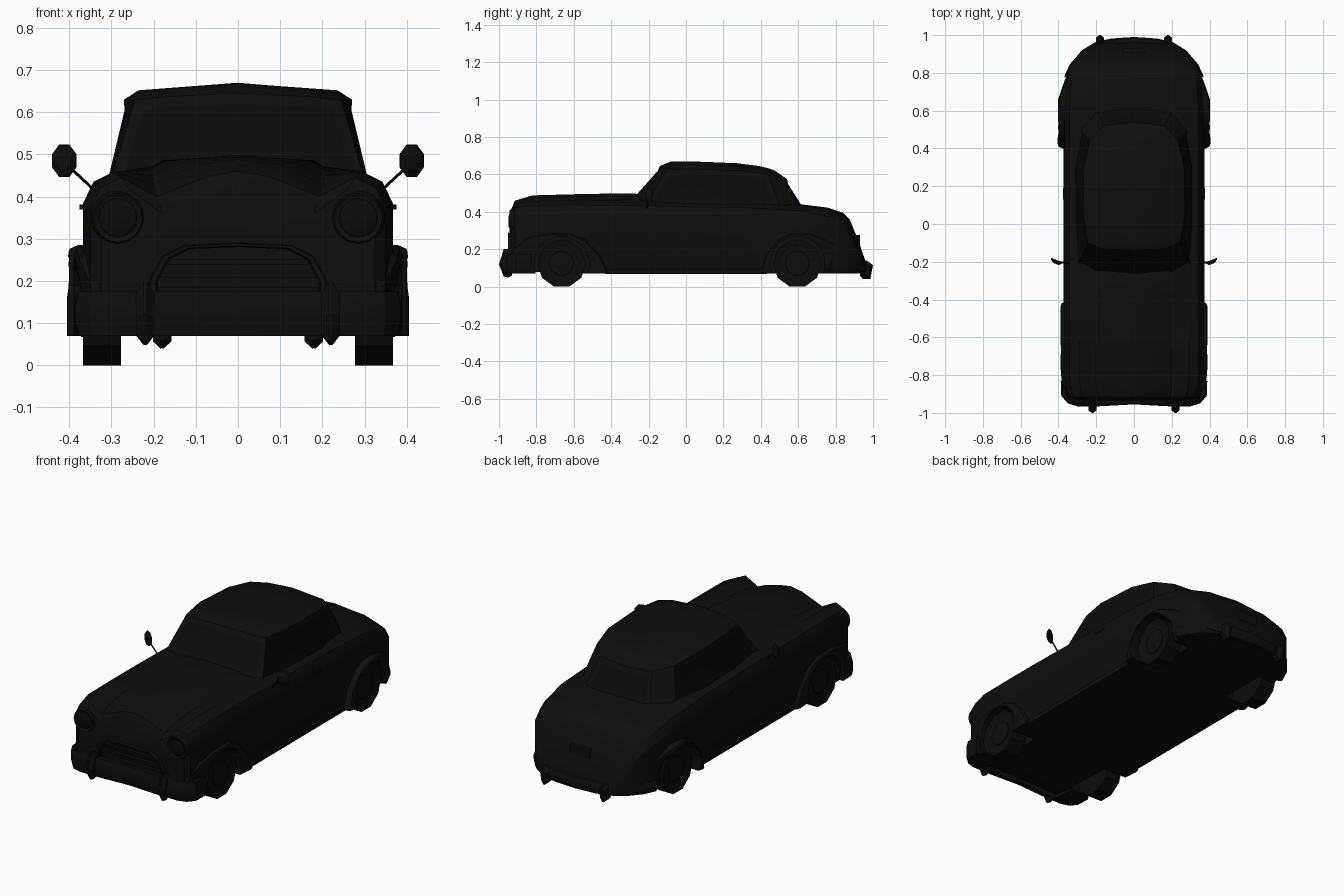
import bpy, bmesh, math
from mathutils import Vector

if "Cube" in bpy.data.objects:
    bpy.data.objects.remove(bpy.data.objects["Cube"])

def mat(name, v):
    m = bpy.data.materials.new(name)
    m.diffuse_color = (v, v, v, 1)
    m.use_nodes = True
    m.node_tree.nodes["Principled BSDF"].inputs["Base Color"].default_value = m.diffuse_color
    return m

PAINT, GLASS, RUBBER = mat("black paint", .004), mat("dark glass", .003), mat("black rubber", .0035)

def finish(name, bm, mats=(PAINT,), angle=28):
    bmesh.ops.remove_doubles(bm, verts=bm.verts, dist=1e-5)
    bmesh.ops.recalc_face_normals(bm, faces=bm.faces)
    me = bpy.data.meshes.new(name)
    bm.to_mesh(me)
    bm.free()
    ob = bpy.data.objects.new(name, me)
    bpy.context.collection.objects.link(ob)
    for m in mats:
        me.materials.append(m)
    smooth(ob, angle)
    return ob

def smooth(ob, angle):
    if angle:
        bpy.ops.object.select_all(action='DESELECT')
        ob.select_set(True)
        bpy.context.view_layer.objects.active = ob
        bpy.ops.object.shade_smooth_by_angle(angle=math.radians(angle))

def skin(rings, caps=True):
    """Skin a row of closed rings; returns the bmesh and faces by [ring][side]."""
    bm = bmesh.new()
    vs = [[bm.verts.new(p) for p in r] for r in rings]
    n = len(vs[0])
    faces = [[bm.faces.new((a[j], a[(j + 1) % n], b[(j + 1) % n], b[j])) for j in range(n)]
             for a, b in zip(vs, vs[1:])]
    if caps:
        bm.faces.new(vs[0])
        bm.faces.new(vs[-1])
    return bm, faces

def mirror_ring(half):
    return half + [(-p[0], p[1], p[2]) for p in reversed(half[1:-1])]

def disc_rings(x0, x1, r, y, z, n):
    a = [2 * math.pi * (i + .5) / n for i in range(n)]
    return [[(x, y + r * math.sin(t), z - r * math.cos(t)) for t in a] for x in (x0, x1)]

def cut(ob, cutters, angle=28):
    for c in cutters:
        m = ob.modifiers.new("cut", 'BOOLEAN')
        m.operation, m.object, m.solver = 'DIFFERENCE', c, 'EXACT'
    dg = bpy.context.evaluated_depsgraph_get()
    me = bpy.data.meshes.new_from_object(ob.evaluated_get(dg))
    ob.modifiers.clear()
    ob.data = me
    smooth(ob, angle)

# lower body: sections along y (y, half width, bottom, fender top, valley, hood half width, hood top)
def section(y, w, zb, zf, zv, hx, zh):
    h = zf - zb
    return mirror_ring([(0, y, zb), (w - .02, y, zb), (w, y, zb + .1 * h), (w, y, zb + .6 * h),
                        (w, y, zb + .8 * h), (w * .93, y, zb + .935 * h), (w * .79, y, zf),
                        (w * .55, y, zv), (hx, y, zh - .012), (0, y, zh)])

stations = [(-.935, .325, .10, .415, .36, .05, .41), (-.915, .35, .09, .445, .40, .07, .46),
            (-.82, .367, .08, .459, .43, .095, .488), (-.6, .368, .07, .461, .449, .13, .494),
            (-.4, .368, .07, .46, .462, .16, .498), (-.27, .368, .07, .458, .472, .18, .498),
            (-.15, .368, .07, .455, .455, .18, .46), (.3, .368, .07, .447, .447, .15, .45),
            (.6, .368, .07, .43, .438, .15, .442), (.76, .358, .07, .395, .412, .14, .422),
            (.84, .335, .08, .355, .38, .13, .395), (.875, .312, .08, .315, .345, .12, .36),
            (.92, .275, .08, .215, .235, .1, .25), (.96, .21, .075, .115, .125, .08, .135)]
body = finish("body", skin([section(*s) for s in stations])[0])

# swollen fender flares
def flare(name, pts, taper, width, s):
    yc = sum(p[0] for p in pts) / len(pts)
    def ring(inset, k):
        return [(s * (width - taper(y) - inset), yc + (y - yc) * k, .07 + (z - .07) * k) for y, z in pts]
    return finish(name, skin([ring(.11, 1), ring(.025, 1), ring(.006, .96), ring(0, .88)])[0])

FRONT = [(-.41, .07), (-.46, .17), (-.54, .255), (-.62, .285), (-.75, .285), (-.86, .26), (-.93, .2), (-.94, .07)]
REAR = [(.4, .07), (.425, .17), (.5, .255), (.57, .285), (.66, .285), (.78, .24), (.87, .17), (.91, .07)]
WHEELS = (("front", -.665), ("rear", .595))
cutters, flares = [], []
for side, s in (("right", 1), ("left", -1)):
    flares += [flare("front_flare_" + side, FRONT, lambda y: 2 * max(0, -.8 - y) ** 2, .39, s),
               flare("rear_flare_" + side, REAR, lambda y: 1.5 * max(0, y - .62) ** 2, .405, s)]
    for end, y in WHEELS:
        # wheel well cutter, wheel and hub cap
        cutters.append(finish("well_cutter", skin(disc_rings(s * .24, s * .5, .148, y, .12, 20))[0], angle=0))
        bm, f = skin(disc_rings(s * .277, s * .367, .13, y, .13 * math.cos(math.pi / 10), 10))
        bm.normal_update()
        bmesh.ops.recalc_face_normals(bm, faces=bm.faces)
        outer = [q for q in bm.faces if s * q.normal.x > .9]
        bmesh.ops.inset_region(bm, faces=outer, thickness=.04, depth=-.012)
        finish(f"{end}_wheel_{side}", bm, (RUBBER,), 0)
        bm, f = skin([disc_rings(s * .33, 0, .075, y, .124, 10)[0], disc_rings(s * .36, 0, .065, y, .124, 10)[0],
                      disc_rings(s * .366, 0, .03, y, .124, 10)[0]])
        finish(f"{end}_hub_{side}", bm)

# grille opening cut into the nose
half = [(0, .1), (.2, .1), (.2, .2), (.17, .255), (.12, .28), (0, .285)]
def grille(y, k=1):
    return mirror_ring([(x * k, y, .19 + (z - .19) * k) for x, z in half])
gcut = finish("grille_cutter", skin([grille(-1), grille(-.89)])[0], angle=0)
cut(body, cutters + [gcut])
for f in flares:
    cut(f, cutters)
for c in cutters + [gcut]:
    bpy.data.objects.remove(c)

# grille surround and bars
bm, _ = skin([grille(-.93, 1.06), grille(-.952, 1.04), grille(-.952, .98), grille(-.93, .95),
              grille(-.93, 1.06)], caps=False)
finish("grille_surround", bm)

def box(name, c, d, m=PAINT):
    bm = bmesh.new()
    bmesh.ops.create_cube(bm, size=1)
    for v in bm.verts:
        v.co = Vector(c) + Vector(a * b for a, b in zip(v.co, d))
    return finish(name, bm, (m,), 0)

for i, z in enumerate((.15, .18, .213, .245)):
    box(f"grille_bar_{i}", (0, -.92, z), (.38 if z < .22 else .34, .02, .012))

# cabin: rings from the belt line up to the roof ridge
belt = [(0, -.285, .48), (.2, -.265, .465), (.3, -.215, .44), (.319, 0, .43), (.319, .3, .43),
        (.285, .5, .425), (.2, .6, .425), (0, .63, .43)]
eave = [(0, -.14, .645), (.17, -.13, .637), (.245, -.1, .628), (.27, .05, .63), (.266, .3, .62),
        (.235, .44, .6), (.16, .52, .58), (0, .54, .575)]
roof = [(0, -.085, .668), (.15, -.08, .657), (.215, -.06, .65), (.236, .05, .652), (.23, .27, .644),
        (.2, .39, .632), (.13, .45, .622), (0, .475, .62)]
ridge_z = (.668, .668, .67, .669, .66, .645, .63, .62)
ridge = [(0, p[1], z) for p, z in zip(roof, ridge_z)]
bm, f = skin([mirror_ring(r) for r in (belt, eave, roof, ridge)], caps=False)
groups = [[f[0][j] for j in g] for g in ((12, 13, 0, 1), (2, 3, 4), (9, 10, 11), (6, 7))]
bmesh.ops.recalc_face_normals(bm, faces=[q for r in f[:2] for q in r])
if f[0][3].normal.x < 0:
    bmesh.ops.reverse_faces(bm, faces=bm.faces)
for g in groups:  # windows sunk into the cabin
    bmesh.ops.inset_region(bm, faces=g, thickness=.026, depth=-.008, use_even_offset=True)
    for q in g:
        q.material_index = 1
finish("cabin", bm, (PAINT, GLASS))

# bumpers swept along a curved plan
def bumper(name, path, z0, z1, out):
    full = [Vector((-x, y)) for x, y in reversed(path[1:])] + [Vector(p) for p in path]
    rings = []
    for i, p in enumerate(full):
        t = (full[min(i + 1, len(full) - 1)] - full[max(i - 1, 0)]).normalized()
        n = Vector((-t.y, t.x)) * out
        prof = ((-.035, z0), (-.008, z0), (0, z0 + .3 * (z1 - z0)), (0, z0 + .7 * (z1 - z0)), (-.008, z1), (-.035, z1))
        rings.append([(p.x + n.x * d, p.y + n.y * d, z) for d, z in prof])
    finish(name, skin(rings)[0])

bumper("front_bumper", [(0, -.955), (.2, -.966), (.3, -.965), (.35, -.95), (.385, -.91), (.388, -.83)], .07, .175, -1)
bumper("rear_bumper", [(0, .99), (.12, .982), (.2, .965), (.28, .915), (.34, .845), (.37, .78)], .07, .13, 1)

def overrider(name, x, pts):
    def ring(dx, k):
        cy, cz = sum(p[0] for p in pts) / len(pts), sum(p[1] for p in pts) / len(pts)
        return [(x + dx, cy + (a - cy) * k, cz + (b - cz) * k) for a, b in pts]
    finish(name, skin([ring(-.022, .65), ring(-.004, 1), ring(.004, 1), ring(.022, .65)])[0])

for side, s in (("right", 1), ("left", -1)):
    overrider("front_overrider_" + side, s * .22,
              [(-.93, .06), (-.95, .048), (-.975, .055), (-1, .12), (-.975, .2), (-.93, .2)])
    overrider("rear_overrider_" + side, s * .18,
              [(.93, .06), (.945, .04), (.985, .04), (1, .115), (.965, .14), (.93, .13)])

    # headlight with rim and domed lens
    def hl(y, r):
        return [(s * .285 + r * math.cos(t * math.pi / 8), y, .35 + r * math.sin(t * math.pi / 8)) for t in range(16)]
    finish("headlight_rim_" + side, skin([hl(-.86, .068), hl(-.93, .064), hl(-.945, .058), hl(-.94, .05)])[0])
    finish("headlight_lens_" + side, skin([hl(-.93, .051), hl(-.942, .045), hl(-.95, .025)])[0], (GLASS,))

    # door mirror on a thin stem
    a, b = Vector((s * .335, -.21, .41)), Vector((s * .405, -.2, .475))
    bm, _ = skin([[(p.x + dx, p.y + dy, p.z) for dx, dy in ((.005, 0), (0, .005), (-.005, 0), (0, -.005))]
                  for p in (a, b)])
    finish("mirror_stem_" + side, bm, angle=0)
    def mr(y, k):
        ring = []
        for i in range(8):
            t = (i + .5) * math.pi / 4
            u = .031 * k * math.cos(t)
            ring.append((s * (.412 + u), y + .4 * u, .485 + .042 * k * math.sin(t)))
        return ring
    finish("mirror_" + side, skin([mr(-.212, .5), mr(-.2, .95), mr(-.192, 1), mr(-.19, .9)])[0], angle=0)

    # sill and door handle
    box("sill_" + side, (s * .36, 0, .08), (.025, .86, .025))
    box("door_handle_" + side, (s * .37, .16, .375), (.012, .06, .012))

# number plate panel below the boot lid
box("rear_plate", (0, .915, .25), (.12, .03, .05))
